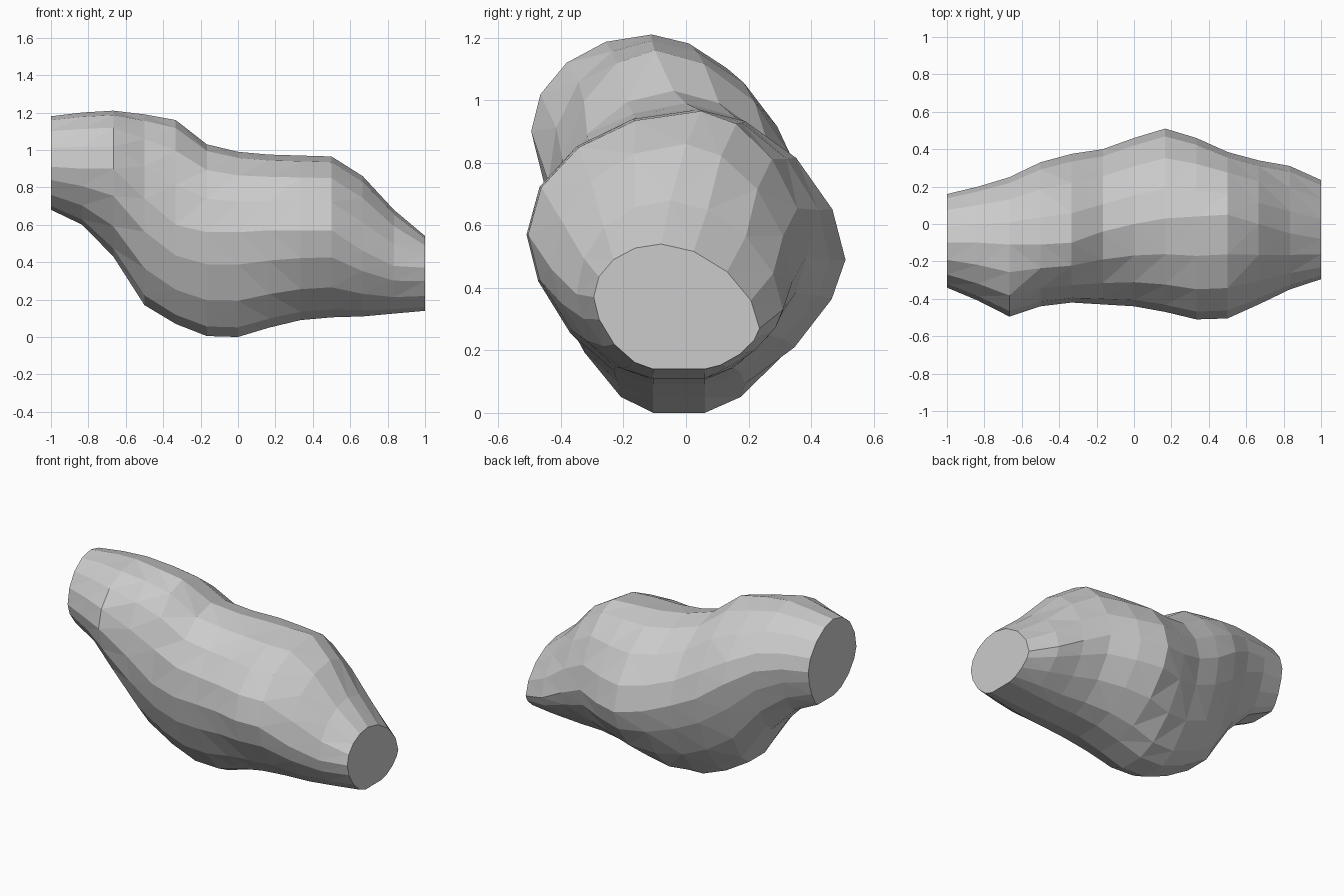
import bpy, bmesh
from math import sin, cos, pi, copysign

if "Cube" in bpy.data.objects:
    bpy.data.objects.remove(bpy.data.objects["Cube"])

# Stations along x, evenly spaced from -1 to 1:
# bottom z, top z, y min, y max, z of widest left, z of widest right, y of crest
STATIONS = [
    (0.68, 1.18, -0.34, 0.16, 0.91, 0.93, -0.10),
    (0.60, 1.20, -0.41, 0.20, 0.90, 0.92, -0.10),
    (0.43, 1.21, -0.495, 0.25, 0.90, 0.88, -0.11),
    (0.17, 1.19, -0.44, 0.33, 0.74, 0.78, -0.11),
    (0.07, 1.16, -0.42, 0.375, 0.60, 0.66, -0.10),
    (0.005, 1.03, -0.43, 0.40, 0.56, 0.58, -0.04),
    (0.00, 0.99, -0.44, 0.46, 0.56, 0.52, 0.00),
    (0.05, 0.975, -0.47, 0.51, 0.57, 0.49, 0.03),
    (0.09, 0.97, -0.51, 0.46, 0.57, 0.49, 0.04),
    (0.105, 0.965, -0.505, 0.385, 0.57, 0.50, 0.05),
    (0.11, 0.86, -0.43, 0.34, 0.46, 0.42, 0.00),
    (0.125, 0.68, -0.35, 0.31, 0.38, 0.33, -0.05),
    (0.14, 0.54, -0.295, 0.235, 0.37, 0.27, -0.08),
]
STEPS = 4                       # segments per quadrant
FLAT_LEFT, FLAT_RIGHT = -0.105, 0.06   # flat strip along the underside
# Quadrants: start angle, exponent (1 is round, higher is more pointed)
QUADRANTS = [(0, 1.15), (pi / 2, 1.0), (pi, 1.22), (1.5 * pi, 1.3)]


def section(bm, x, bottom, top, y0, y1, z_left, z_right, crest):
    """One lopsided ring, with its own radii in every quadrant."""
    ring = []
    for q, (start, power) in enumerate(QUADRANTS):
        right, upper = q in (0, 3), q < 2
        mid_y = crest if upper else (FLAT_RIGHT if right else FLAT_LEFT)
        mid_z = z_right if right else z_left
        # The lower left quadrant keeps its last point, giving the flat underside
        for i in range(STEPS + (q == 2)):
            a = start + i * pi / 2 / STEPS
            c, s = round(cos(a), 6), round(sin(a), 6)
            c = copysign(abs(c) ** power, c)
            s = copysign(abs(s) ** power, s)
            y = mid_y + c * ((y1 - mid_y) if right else (mid_y - y0))
            z = mid_z + s * ((top - mid_z) if upper else (mid_z - bottom))
            ring.append(bm.verts.new((x, y, z)))
    return ring


# Faceted body, lofted through the rings and closed by flat ends
bm = bmesh.new()
last = len(STATIONS) - 1
rings = [section(bm, -1 + 2 * i / last, *s) for i, s in enumerate(STATIONS)]
sides = []
for a, b in zip(rings, rings[1:]):
    for i in range(len(a)):
        j = (i + 1) % len(a)
        sides.append(bm.faces.new((a[i], a[j], b[j], b[i])))
bm.faces.new(rings[0])
bm.faces.new(rings[-1])
bmesh.ops.triangulate(bm, faces=sides, quad_method='SHORT_EDGE')
bmesh.ops.recalc_face_normals(bm, faces=bm.faces)
mesh = bpy.data.meshes.new("body")
bm.to_mesh(mesh)
bm.free()
body = bpy.data.objects.new("body", mesh)
bpy.context.collection.objects.link(body)
